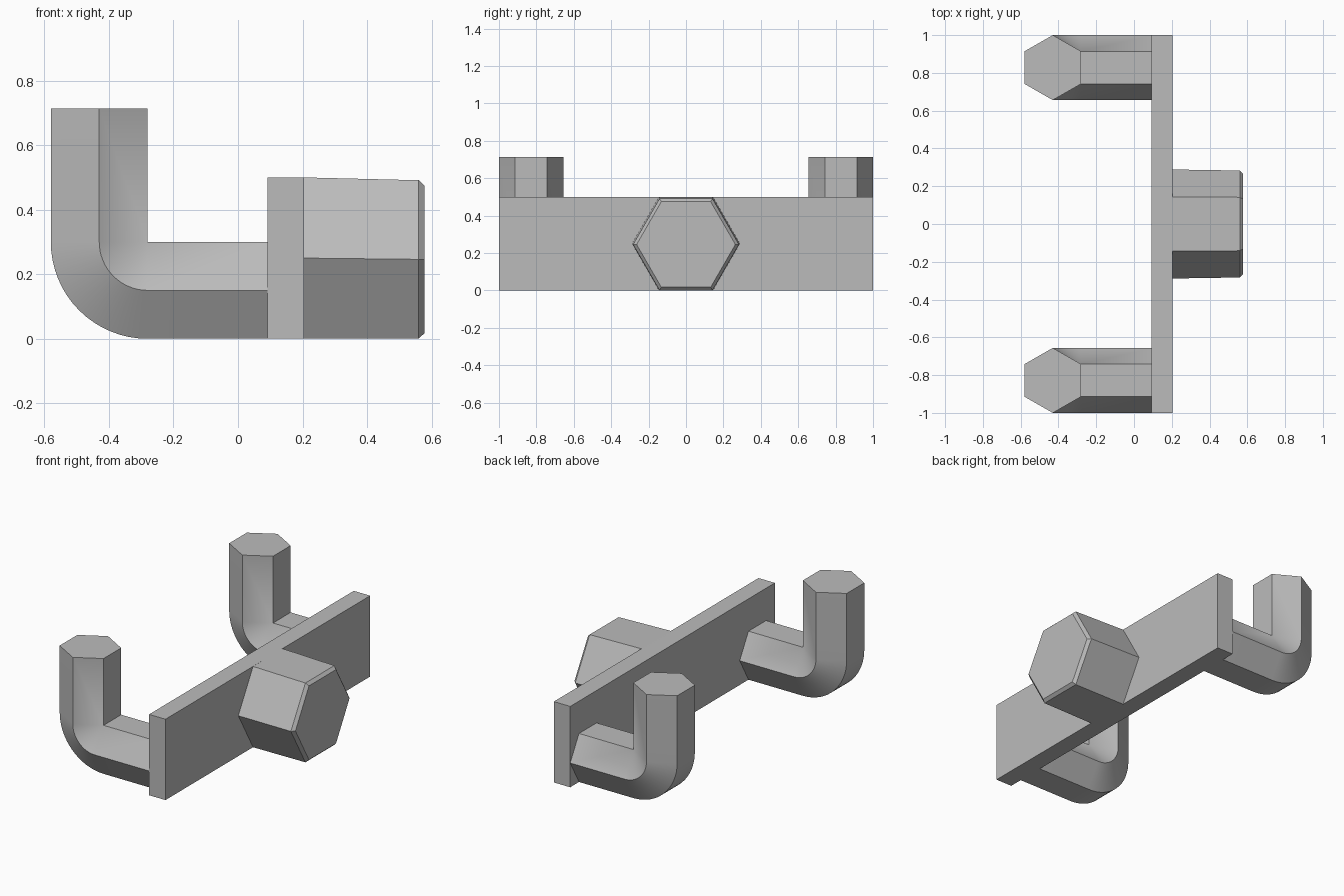
import bpy, bmesh
from math import sin, cos, pi, radians
from mathutils import Vector

cube = bpy.data.objects.get("Cube")
if cube:
    bpy.data.objects.remove(cube, do_unlink=True)

grey = bpy.data.materials.new("plain grey")
grey.use_nodes = True
colour = (0.5, 0.5, 0.5, 1)
grey.diffuse_color = colour
grey.node_tree.nodes["Principled BSDF"].inputs["Base Color"].default_value = colour


def make_object(name, bm):
    bmesh.ops.remove_doubles(bm, verts=bm.verts, dist=0.0005)
    bmesh.ops.recalc_face_normals(bm, faces=bm.faces)
    mesh = bpy.data.meshes.new(name)
    bm.to_mesh(mesh)
    bm.free()
    mesh.materials.append(grey)
    ob = bpy.data.objects.new(name, mesh)
    bpy.context.collection.objects.link(ob)
    return ob


def loft(name, rings):
    """Skin a list of closed rings and cap both ends."""
    bm = bmesh.new()
    loops = [[bm.verts.new(p) for p in ring] for ring in rings]
    for a, b in zip(loops, loops[1:]):
        for i in range(len(a)):
            j = (i + 1) % len(a)
            # skip faces that collapse onto the bend pivot
            if (a[i].co - b[i].co).length < 1e-5 and (a[j].co - b[j].co).length < 1e-5:
                continue
            bm.faces.new((a[i], a[j], b[j], b[i]))
    bm.faces.new(loops[0])
    bm.faces.new(loops[-1])
    return make_object(name, bm)


# Rail: the long flat bar
X0, X1, HEIGHT = 0.092, 0.204, 0.5
loft("rail", [[(x, -1, 0), (x, 1, 0), (x, 1, HEIGHT), (x, -1, HEIGHT)]
              for x in (X0, X1)])

# Hooks: hexagonal bars bent upward about the inner corner
HALF, WIDE, PIVOT, TOP = 0.15, 0.172, -0.28, 0.713


def hook_ring(y, centre, outward):
    """Hexagon across a bar whose flat side faces the outward direction."""
    return [centre + outward * HALF * s + Vector((0, y + WIDE * w, 0))
            for s, w in ((1, -.5), (1, .5), (0, 1), (-1, .5), (-1, -.5), (0, -1))]


def make_hook(name, y):
    rings = [hook_ring(y, Vector((X0 + 0.01, 0, HALF)), Vector((0, 0, -1)))]
    steps = 16
    for k in range(steps + 1):
        a = pi / 2 * k / steps
        out = Vector((-sin(a), 0, -cos(a)))
        rings.append(hook_ring(y, Vector((PIVOT, 0, 2 * HALF)) + out * HALF, out))
    rings.append(hook_ring(y, Vector((PIVOT - HALF, 0, TOP)), Vector((-1, 0, 0))))
    ob = loft(name, rings)
    bpy.ops.object.select_all(action='DESELECT')
    ob.select_set(True)
    bpy.context.view_layer.objects.active = ob
    bpy.ops.object.shade_smooth_by_angle(angle=radians(30))


for name, side in (("front_hook", -1), ("back_hook", 1)):
    make_hook(name, side * (1 - WIDE))


# Knob: hexagonal head, slightly tapered on top, with a chamfered rim
def knob_ring(x, radius, z):
    return [(x, radius * cos(pi / 3 * i), z + radius * sin(pi / 3 * i))
            for i in range(6)]


loft("knob", [knob_ring(X1 - 0.01, 0.2887, 0.25),
              knob_ring(0.56, 0.283, 0.246),
              knob_ring(0.578, 0.264, 0.246)])
